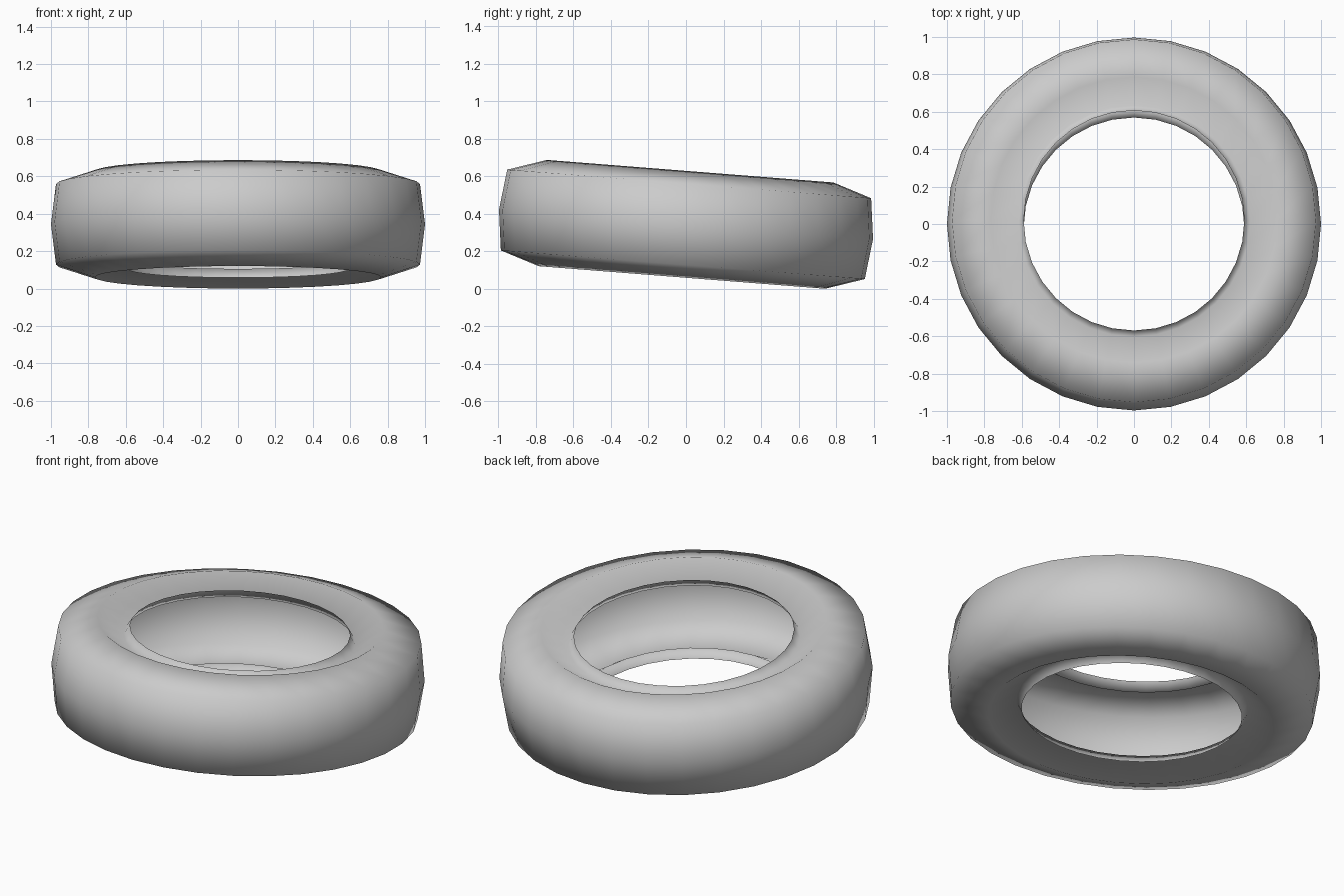
import bpy, bmesh, math
from mathutils import Matrix, Vector

cube = bpy.data.objects.get("Cube")
if cube:
    bpy.data.objects.remove(cube, do_unlink=True)

# Plain grey rubber
grey = bpy.data.materials.new("plain_grey")
grey.use_nodes = True
colour = (0.6, 0.6, 0.6, 1)
grey.diffuse_color = colour
grey.node_tree.nodes["Principled BSDF"].inputs["Base Color"].default_value = colour

# Half profile (radius, height): bead lip, groove, sidewall, shoulder
SEGMENTS = 32
half = [(0.59, 0.24), (0.62, 0.19), (0.766, 0.284), (0.973, 0.216)]
profile = half + [(1.0, 0.0)] + [(r, -h) for r, h in reversed(half)]

# Open hollow shell, spun around the wheel axis
bm = bmesh.new()
rings = []
for i in range(SEGMENTS):
    turn = Matrix.Rotation(math.tau * i / SEGMENTS, 3, "Z")
    rings.append([bm.verts.new(turn @ Vector((r, 0, h))) for r, h in profile])
for i in range(SEGMENTS):
    a, b = rings[i], rings[(i + 1) % SEGMENTS]
    for j in range(len(profile) - 1):
        face = bm.faces.new((a[j], a[j + 1], b[j + 1], b[j]))
        face.smooth = True

# Lean the ring so its back edge sits lower, then rest it on the floor
bmesh.ops.rotate(bm, verts=bm.verts, matrix=Matrix.Rotation(math.radians(-4.5), 3, "X"))
lowest = min(v.co.z for v in bm.verts)
bmesh.ops.translate(bm, verts=bm.verts, vec=(0, 0, -lowest))
bm.normal_update()

mesh = bpy.data.meshes.new("tire")
bm.to_mesh(mesh)
bm.free()
mesh.materials.append(grey)
tire = bpy.data.objects.new("tire", mesh)
bpy.context.collection.objects.link(tire)
